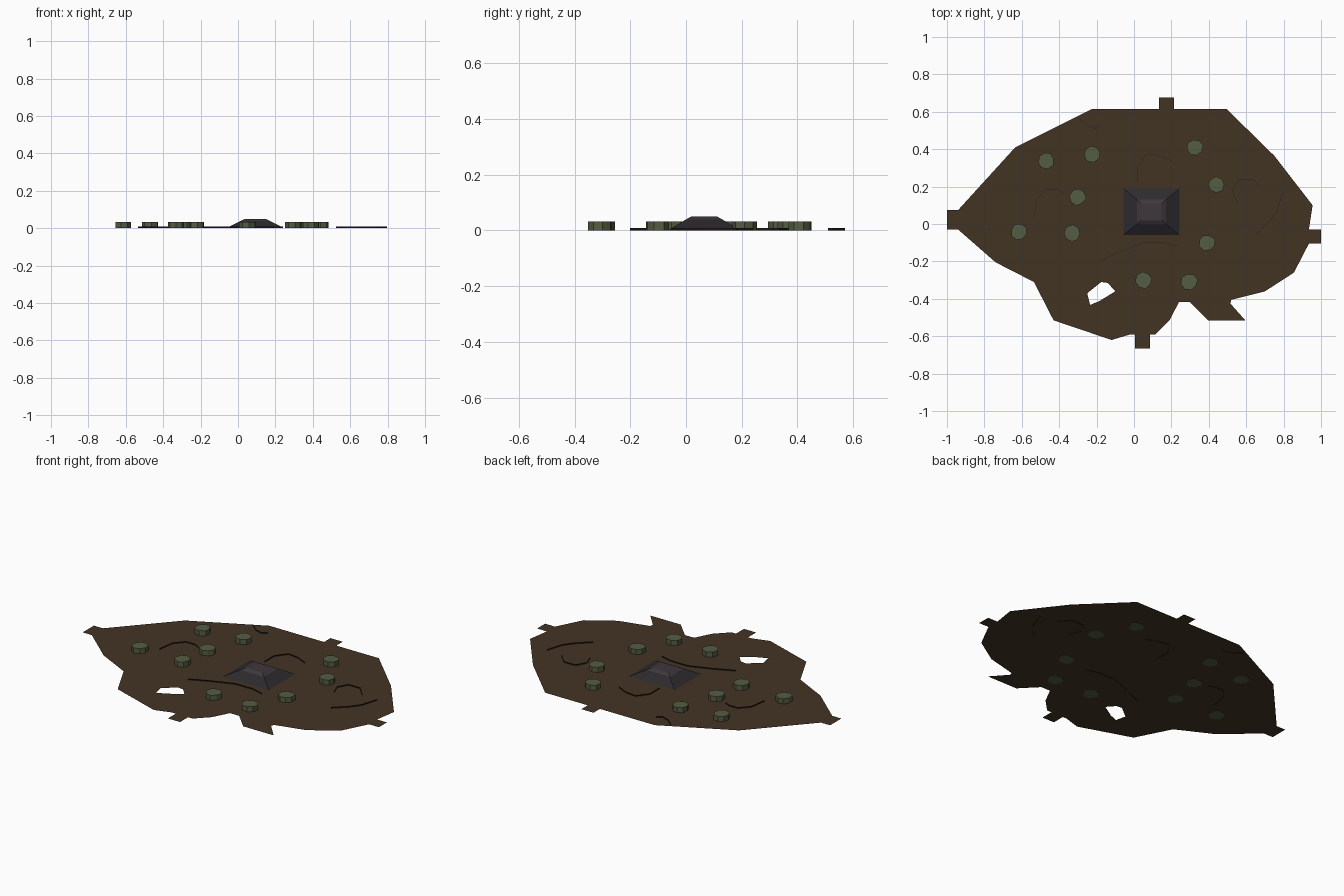
import bpy, bmesh, math, random
from mathutils import Vector

if "Cube" in bpy.data.objects:
    bpy.data.objects.remove(bpy.data.objects["Cube"])

random.seed(4)


def material(name, rgb):
    """Flat colour from 0-255 sRGB values."""
    lin = [(c / 255 / 12.92) if c < 10 else ((c / 255 + 0.055) / 1.055) ** 2.4 for c in rgb]
    m = bpy.data.materials.new(name)
    m.diffuse_color = (*lin, 1)
    m.use_nodes = True
    m.node_tree.nodes["Principled BSDF"].inputs["Base Color"].default_value = m.diffuse_color
    return m


EARTH = material("brown earth", (66, 52, 36))
CRACK = material("dark crack", (38, 27, 20))
MOSS = material("moss green", (84, 92, 66))
STONE = material("purple grey stone", (62, 55, 60))
SHADE = material("dark slate", (45, 42, 45))


def finish(bm, name, *mats):
    me = bpy.data.meshes.new(name)
    bm.to_mesh(me)
    bm.free()
    for m in mats:
        me.materials.append(m)
    ob = bpy.data.objects.new(name, me)
    bpy.context.collection.objects.link(ob)
    return ob


GROUND = 0.002

# Ground sheet: ragged outline with four small tabs, and one hole
outline = [(-1, .075), (-.94, .075), (-.635, .41), (-.225, .615), (.135, .615), (.135, .675),
           (.215, .675), (.215, .615), (.495, .615), (.75, .365), (.955, .1), (.935, -.03),
           (1, -.03), (1, -.105), (.935, -.105), (.855, -.26), (.70, -.36), (.52, -.405),
           (.515, -.425), (.595, -.515), (.395, -.515), (.30, -.418), (.24, -.418),
           (.19, -.515), (.115, -.59), (.085, -.59), (.085, -.665), (.005, -.665),
           (.005, -.59), (-.02, -.59), (-.12, -.62), (-.43, -.515), (-.535, -.31),
           (-.74, -.205), (-.94, -.03), (-1, -.03)]
hole = [(-.25, -.37), (-.175, -.31), (-.14, -.315), (-.10, -.36), (-.165, -.4),
        (-.18, -.41), (-.235, -.433)]
bm = bmesh.new()
edges = []
for ring in (outline, hole):
    vs = [bm.verts.new((x, y, GROUND)) for x, y in ring]
    edges += [bm.edges.new((vs[i - 1], vs[i])) for i in range(len(vs))]
bmesh.ops.triangle_fill(bm, edges=edges, use_beauty=True, normal=(0, 0, 1))
for f in bm.faces:
    f.normal_update()
    if f.normal.z < 0:
        f.normal_flip()
finish(bm, "ground_sheet", EARTH)

# Mossy stumps: slightly uneven octagonal blocks
stumps = [(-.47, .34), (-.225, .375), (-.30, .145), (-.615, -.04), (-.33, -.05),
          (.325, .41), (.44, .21), (.39, -.10), (.053, -.30), (.295, -.31)]
for n, (cx, cy) in enumerate(stumps):
    bm = bmesh.new()
    turn = random.uniform(0, .8)
    ring = []
    for i in range(8):
        a = turn + i * math.tau / 8
        r = random.uniform(.041, .048)
        ring.append(bm.verts.new((cx + r * math.cos(a), cy + r * math.sin(a), 0)))
    base = bm.faces.new(ring)
    top = bmesh.ops.extrude_face_region(bm, geom=[base], use_keep_orig=True)
    bmesh.ops.translate(bm, vec=(0, 0, .032),
                        verts=[g for g in top["geom"] if isinstance(g, bmesh.types.BMVert)])
    bmesh.ops.recalc_face_normals(bm, faces=bm.faces)
    finish(bm, f"mossy_stump_{n + 1}", MOSS)

# Central mound: rectangular base tapering to a small flat top
bm = bmesh.new()
rings = []
for inset_x, inset_y, z in ((0, 0, GROUND + .001), (.072, .06, .039), (.095, .08, .05)):
    x0, x1, y0, y1 = -.057 + inset_x, .243 - inset_x, -.06 + inset_y, .19 - inset_y
    rings.append([bm.verts.new(p) for p in
                  ((x0, y0, z), (x1, y0, z), (x1, y1, z), (x0, y1, z))])
for lo, hi in zip(rings, rings[1:]):
    for i in range(4):
        j = (i + 1) % 4
        f = bm.faces.new((lo[i], lo[j], hi[j], hi[i]))
        f.material_index = 1 if lo is rings[0] else 0
bm.faces.new(rings[-1])
finish(bm, "central_mound", STONE, SHADE)

# Cracks: thin upright ribbons that poke through the sheet
cracks = [
    [(-.535, .03), (-.52, .13), (-.47, .185), (-.41, .185), (-.375, .165)],
    [(-.30, .57), (-.25, .525), (-.20, .51), (-.175, .53)],
    [(-.19, -.20), (-.08, -.15), (.055, -.10), (.165, -.10), (.24, -.12)],
    [(.02, .22), (.02, .31), (.07, .375), (.14, .365), (.205, .335)],
    [(.55, .115), (.525, .18), (.56, .24), (.635, .24), (.69, .18)],
    [(.65, -.055), (.725, .015), (.765, .07), (.795, .17)],
]
for n, path in enumerate(cracks):
    bm = bmesh.new()
    half = .001
    rows = []
    for i, p in enumerate(path):
        d = Vector(path[min(i + 1, len(path) - 1)]) - Vector(path[max(i - 1, 0)])
        side = Vector((-d.y, d.x)).normalized() * half
        a, b = Vector(p) + side, Vector(p) - side
        rows.append([bm.verts.new((q.x, q.y, z))
                     for q, z in ((a, 0), (b, 0), (b, .008), (a, .008))])
    for r, s in zip(rows, rows[1:]):
        for i in range(4):
            j = (i + 1) % 4
            bm.faces.new((r[i], r[j], s[j], s[i]))
    bm.faces.new(rows[0])
    bm.faces.new(rows[-1])
    bmesh.ops.recalc_face_normals(bm, faces=bm.faces)
    finish(bm, f"crack_{n + 1}", CRACK)
